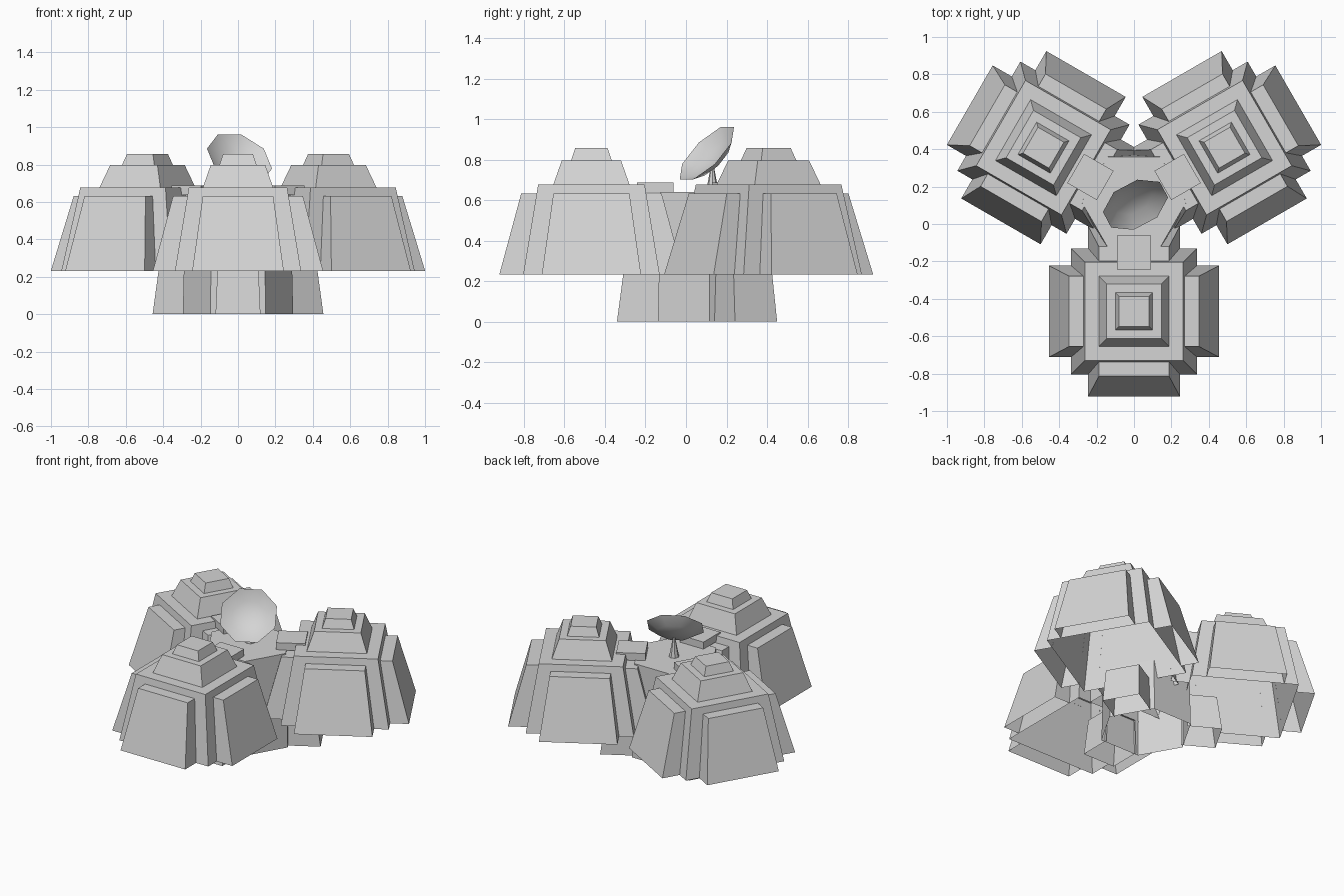
import bpy, bmesh, math
from mathutils import Vector, Matrix

old = bpy.data.objects.get("Cube")
if old:
    bpy.data.objects.remove(old, do_unlink=True)

grey = bpy.data.materials.new("light_grey")
grey.use_nodes = True
GREY = (0.66, 0.66, 0.66, 1)
grey.diffuse_color = GREY
bsdf = next(n for n in grey.node_tree.nodes if n.type == 'BSDF_PRINCIPLED')
bsdf.inputs["Base Color"].default_value = GREY

HUB = Vector((0, 0.117, 0))
POD_BASE = 0.232


def finish(name, bm, place):
    mesh = bpy.data.meshes.new(name)
    bm.to_mesh(mesh)
    bm.free()
    mesh.materials.append(grey)
    obj = bpy.data.objects.new(name, mesh)
    obj.matrix_world = place
    bpy.context.collection.objects.link(obj)
    return obj


def shell(bm, levels, skip=()):
    """Open-bottomed shell through (outline, height) levels, capped on top.
    Sides listed in skip are left open."""
    rings = [[bm.verts.new((x, y, z)) for x, y in line] for line, z in levels]
    for a, b in zip(rings, rings[1:]):
        for i in range(len(a)):
            j = (i + 1) % len(a)
            if i not in skip:
                bm.faces.new((a[i], a[j], b[j], b[i]))
    bm.faces.new(rings[-1])


def rect(half, y0, y1):
    return [(-half, y0), (half, y0), (half, y1), (-half, y1)]


def square(half):
    return rect(half, -half, half)


def ngon(n, r, turn=0.0):
    steps = [turn + math.tau * i / n for i in range(n)]
    return [(r * math.cos(t), r * math.sin(t)) for t in steps]


def turned(angle, centre):
    return Matrix.Translation(centre) @ Matrix.Rotation(math.radians(angle), 4, 'Z')


# Central hexagonal hub and its platform
bm = bmesh.new()
shell(bm, [(ngon(6, 0.295), 0), (ngon(6, 0.28), 0.64)])
finish("central_hub", bm, Matrix.Translation(HUB))

pods = [("front", 0, (0, -0.467, 0)),
        ("left", 120, (0.484, 0.408, 0)),
        ("right", 240, (-0.484, 0.408, 0))]

for side, angle, centre in pods:
    # Pedestal arm carrying the pod
    bm = bmesh.new()
    shell(bm, [(rect(0.12, -0.458, -0.24), 0), (rect(0.11, -0.427, -0.24), POD_BASE)],
          skip=(2,))
    finish(side + "_pedestal_arm", bm, turned(angle, HUB))

    # Bridge from the hub platform to the pod roof
    bm = bmesh.new()
    plan = rect(0.09, -0.36, -0.178)
    shell(bm, [(plan, 0.638), (plan, 0.688)])
    finish(side + "_bridge", bm, turned(angle, HUB))

    # Stepped pod body
    place = turned(angle, centre)
    bm = bmesh.new()
    steps = [(0.337, POD_BASE), (0.263, 0.677), (0.188, 0.677),
             (0.146, 0.797), (0.1, 0.797), (0.08, 0.857)]
    shell(bm, [(square(half), z) for half, z in steps])
    finish(side + "_pod_body", bm, place)

    # Sloped panel on each of the four sides, open towards the body
    bm = bmesh.new()
    for k in range(4):
        before = set(bm.verts)
        shell(bm, [(rect(0.245, -0.455, -0.337), POD_BASE),
                   (rect(0.188, -0.347, -0.27), 0.632)], skip=(2,))
        fresh = [v for v in bm.verts if v not in before]
        bmesh.ops.rotate(bm, verts=fresh, cent=(0, 0, 0),
                         matrix=Matrix.Rotation(k * math.pi / 2, 3, 'Z'))
    finish(side + "_pod_panels", bm, place)

# Dish mast
bm = bmesh.new()
shell(bm, [(ngon(8, 0.032), 0.638), (ngon(8, 0.008), 0.765)])
finish("dish_mast", bm, Matrix.Translation((0, 0.13, 0)))

# Eight-sided thin bowl, open towards the front, the left and up
bm = bmesh.new()
rim, middle = [[bm.verts.new((x, y, z)) for x, y in ngon(8, r, math.pi / 8)]
               for r, z in ((0.186, 0), (0.115, -0.046))]
tip = bm.verts.new((0, 0, -0.066))
for i in range(8):
    j = (i + 1) % 8
    bm.faces.new((middle[i], middle[j], rim[j], rim[i]))
    bm.faces.new((middle[j], middle[i], tip))
aim = Vector((0.35, -0.66, 0.66)).normalized()
across = Vector((0, 0, 1)).cross(aim).normalized()
up = aim.cross(across)
place = Matrix((across, up, aim)).transposed().to_4x4()
place.translation = (0.008, 0.103, 0.832)
dish = finish("dish", bm, place)
bpy.context.view_layer.objects.active = dish
dish.select_set(True)
bpy.ops.object.shade_smooth_by_angle(angle=math.radians(60))
